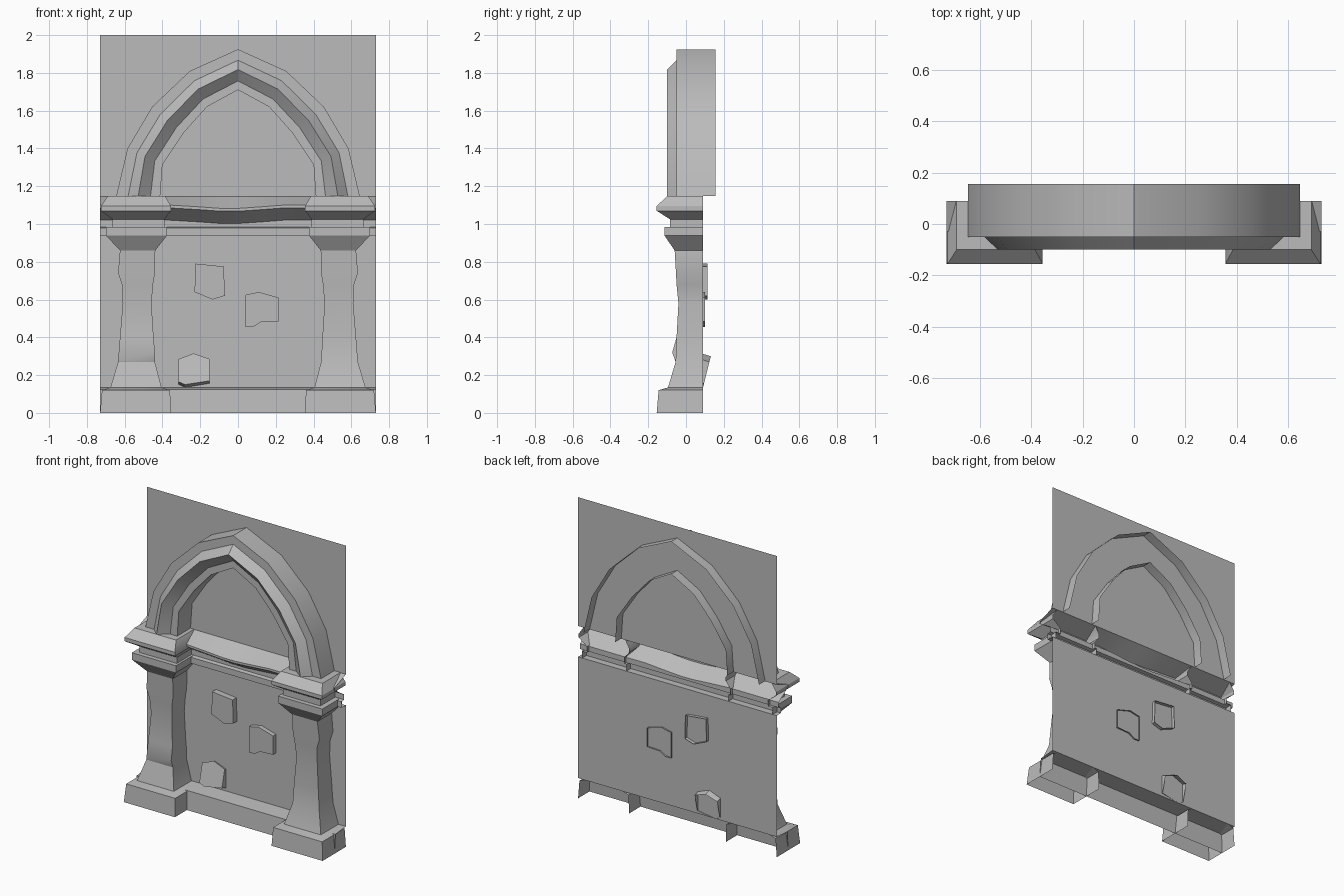
import bpy, bmesh, math

cube = bpy.data.objects.get("Cube")
if cube:
    bpy.data.objects.remove(cube, do_unlink=True)

stone = bpy.data.materials.new("grey_stone")
stone.use_nodes = True
GREY = (0.5, 0.5, 0.5, 1)
stone.diffuse_color = GREY
stone.node_tree.nodes["Principled BSDF"].inputs["Base Color"].default_value = GREY

WALL_Y = 0.09


def loft(name, rings, closed=False, cap=False):
    """Skin a list of point rings; the shell stays open at the back."""
    bm = bmesh.new()
    rows = [[bm.verts.new(p) for p in ring] for ring in rings]
    n = len(rows[0])
    for a, b in zip(rows, rows[1:]):
        for i in range(n if closed else n - 1):
            j = (i + 1) % n
            bm.faces.new((a[i], a[j], b[j], b[i]))
    if cap:
        bm.faces.new(rows[-1])
    bmesh.ops.recalc_face_normals(bm, faces=bm.faces)
    # outward means toward the front for every shell
    if sum(f.normal.y * f.calc_area() for f in bm.faces) > 0:
        bmesh.ops.reverse_faces(bm, faces=bm.faces)
    mesh = bpy.data.meshes.new(name)
    bm.to_mesh(mesh)
    bm.free()
    mesh.materials.append(stone)
    obj = bpy.data.objects.new(name, mesh)
    bpy.context.collection.objects.link(obj)
    bpy.ops.object.select_all(action='DESELECT')
    obj.select_set(True)
    bpy.context.view_layer.objects.active = obj
    bpy.ops.object.shade_smooth_by_angle(angle=math.radians(30))
    return obj


# Wall sheet with baseboard, fillet and moulding in one (y, z) profile
wall_profile = [
    (-0.03, 0), (-0.02, 0.125), (WALL_Y, 0.135), (WALL_Y, 0.94),
    (0.045, 0.94), (0.045, 0.98), (0.07, 0.985), (0.07, 1.02),
    (-0.03, 1.085), (-0.03, 1.1), (WALL_Y, 1.145), (WALL_Y, 2)]


def worn(x, z):
    """Gentle sag of the moulding between the columns."""
    sag = 0.01 * math.sin(9 * x - 1.2) - 0.008
    return z + sag if 1 < z < 1.12 and abs(x) < 0.35 else z


loft("wall", [[(x, y, worn(x, z)) for y, z in wall_profile]
              for x in (-0.73, -0.36, -0.2, -0.1, 0, 0.12, 0.25, 0.36, 0.73)])

# Columns: z, inner x, outer x, front y
plinth = [(0, 0.355, 0.73, -0.155), (0.12, 0.36, 0.72, -0.145),
          (0.135, 0.405, 0.675, -0.095)]
shaft = [(0.27, 0.44, 0.635, -0.055), (0.4, 0.447, 0.625, -0.05),
         (0.58, 0.458, 0.61, -0.04), (0.68, 0.45, 0.615, -0.05),
         (0.74, 0.44, 0.635, -0.053), (0.86, 0.438, 0.625, -0.06)]
capital = [(0.94, 0.375, 0.7, -0.115), (0.985, 0.375, 0.7, -0.115),
           (0.985, 0.39, 0.665, -0.085), (1.025, 0.39, 0.665, -0.085),
           (1.07, 0.355, 0.725, -0.155), (1.095, 0.355, 0.725, -0.155),
           (1.147, 0.385, 0.69, -0.1)]


def column(name, side, chip=0):
    rings = []
    for z, inner, outer, front in plinth + shaft + capital:
        rings.append([(side * inner, WALL_Y, z), (side * inner, front, z),
                      (side * outer, front, z), (side * outer, WALL_Y, z)])
        if chip and z == shaft[0][0]:
            # broken corner on the inner edge of the shaft
            rings.append([(side * inner, WALL_Y, z + 0.05),
                          (side * inner, front - chip, z + 0.05),
                          (side * outer, front, z + 0.005),
                          (side * outer, WALL_Y, z + 0.005)])
    loft(name, rings, cap=True)


column("left_column", 1)
column("right_column", -1, chip=0.018)

# Pointed arch: lerp between outer and inner half curves
outer = [(0.645, 1.147), (0.585, 1.4), (0.455, 1.62), (0.255, 1.81), (0, 1.925)]
inner = [(0.412, 1.147), (0.4, 1.315), (0.29, 1.48), (0.165, 1.62), (0, 1.71)]
section = [(0, 0.155), (0, -0.05), (0.27, -0.05), (0.5, -0.1),
           (0.78, -0.05), (1, -0.05), (1, 0.155)]
half = [[(a[0] + t * (b[0] - a[0]), y, a[1] + t * (b[1] - a[1]))
         for t, y in section] for a, b in zip(outer, inner)]
mirrored = [[(-x, y, z) for x, y, z in ring] for ring in half[-2::-1]]
loft("arch", half + mirrored)

# Loose bricks set in the wall: outline, front y, back y, lean
bricks = {
    "upper_brick": ([(-0.225, 0.79), (-0.075, 0.775), (-0.07, 0.62),
                     (-0.135, 0.6), (-0.23, 0.64)], 0.05, 0.113, 0),
    "middle_brick": ([(0.04, 0.625), (0.11, 0.64), (0.215, 0.61), (0.215, 0.485),
                      (0.12, 0.48), (0.08, 0.455), (0.04, 0.455)], 0.06, 0.1, 0),
    "lower_brick": ([(-0.315, 0.27), (-0.235, 0.3), (-0.15, 0.27), (-0.15, 0.155),
                     (-0.28, 0.135), (-0.315, 0.15)], 0.04, 0.09, 0.25)}
for name, (outline, front, back, lean) in bricks.items():
    low = min(z for x, z in outline)
    rings = [[(x, y + lean * (z - low), z + lift) for x, z in outline]
             for y, lift in ((back, 0), (front, lean * 0.06))]
    loft(name, rings, closed=True, cap=True)
